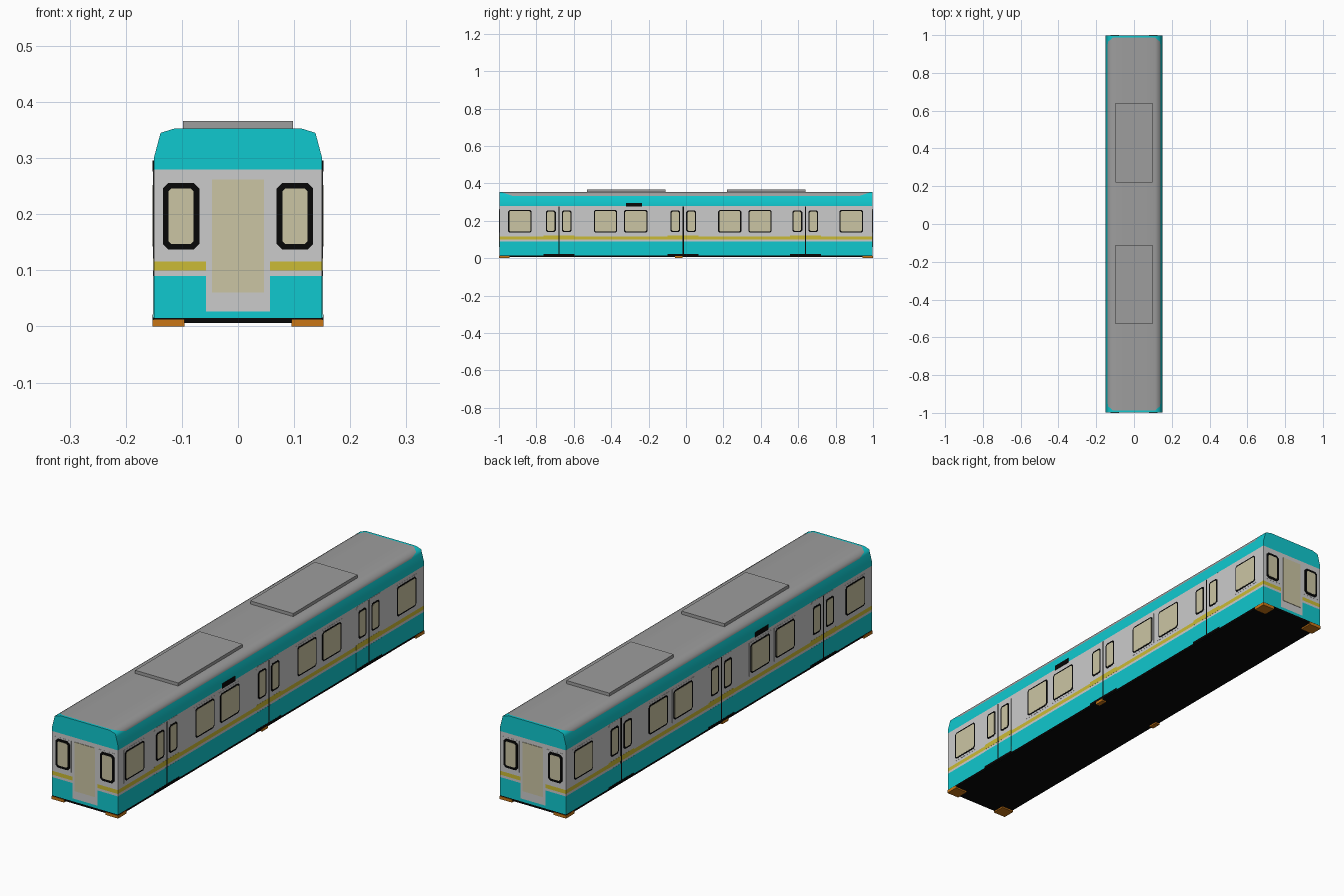
import bpy, bmesh, math
from mathutils import Vector

if "Cube" in bpy.data.objects:
    bpy.data.objects.remove(bpy.data.objects["Cube"])

def mat(name, rgb):
    m = bpy.data.materials.new(name)
    m.diffuse_color = (*rgb, 1)
    m.use_nodes = True
    m.node_tree.nodes["Principled BSDF"].inputs["Base Color"].default_value = m.diffuse_color
    return m

TURQ = mat("turquoise", (0.005, 0.58, 0.62))
LIGHT = mat("light_gray", (0.60, 0.60, 0.60))
YELLOW = mat("yellow", (0.60, 0.50, 0.035))
ROOF = mat("roof_gray", (0.34, 0.34, 0.34))
BLACK = mat("black", (0.002, 0.002, 0.002))
GLASS = mat("beige_glass", (0.60, 0.56, 0.37))
ORANGE = mat("orange", (0.58, 0.18, 0.008))

SX, EY = 0.150, 0.997          # side wall and end wall positions

def finish(name, bm, mats):
    bmesh.ops.recalc_face_normals(bm, faces=bm.faces)
    me = bpy.data.meshes.new(name)
    bm.to_mesh(me)
    bm.free()
    for m in mats:
        me.materials.append(m)
    ob = bpy.data.objects.new(name, me)
    bpy.context.collection.objects.link(ob)
    return ob

def prism(bm, pts, depth):
    f = bm.faces.new([bm.verts.new(p) for p in pts])
    r = bmesh.ops.extrude_face_region(bm, geom=[f])
    bmesh.ops.translate(bm, vec=depth,
                        verts=[v for v in r["geom"] if isinstance(v, bmesh.types.BMVert)])

def plates(name, material, rects, side, out, c=0.0, ctop=None):
    """Thin plates (u0, u1, z0, z1) on both side walls or both end walls."""
    bm = bmesh.new()
    t = c if ctop is None else ctop
    for u0, u1, z0, z1 in rects:
        if t or c:
            pts = [(u0, z0 + c), (u0 + c, z0), (u1 - c, z0), (u1, z0 + c),
                   (u1, z1 - t), (u1 - t, z1), (u0 + t, z1), (u0, z1 - t)]
            pts = [p for i, p in enumerate(pts) if p != pts[i - 1]]
        else:
            pts = [(u0, z0), (u1, z0), (u1, z1), (u0, z1)]
        for s in (-1, 1):
            if side:
                prism(bm, [(s * (SX - 0.001), u, z) for u, z in pts], (s * (out + 0.001), 0, 0))
            else:
                prism(bm, [(u, s * (EY - 0.001), z) for u, z in pts], (0, s * (out + 0.001), 0))
    return finish(name, bm, [material])

def boxes(name, material, items):
    bm = bmesh.new()
    for x0, x1, y0, y1, z0, z1 in items:
        prism(bm, [(x0, y0, z0), (x1, y0, z0), (x1, y1, z0), (x0, y1, z0)], (0, 0, z1 - z0))
    return finish(name, bm, [material])

def grow(rects, d):
    return [(a - d, b + d, e - d, f + d) for a, b, e, f in rects]

# Car body: extruded cross-section, cut into colour bands
half = [(SX, 0.012), (SX, 0.300), (0.138, 0.345), (0.112, 0.353)]
prof = half + [(-x, z) for x, z in reversed(half)]
bm = bmesh.new()
prism(bm, [(x, -EY, z) for x, z in prof], (0, 2 * EY, 0))

def cut(co, no, test=lambda f: True):
    fs = [f for f in bm.faces if test(f)]
    geom = list({e for f in fs for e in f.edges} | {v for f in fs for v in f.verts}) + fs
    bmesh.ops.bisect_plane(bm, geom=geom, plane_co=co, plane_no=no, dist=1e-6)

for z in (0.015, 0.027, 0.09, 0.10, 0.116, 0.28, 0.333):
    cut((0, 0, z), (0, 0, 1))
for x in (-0.057, 0.057):
    cut((x, 0, 0), (1, 0, 0))
SLOPE = 0.35
for s in (-1, 1):
    cut((0, s * 0.93, 0), (0, 1, 0))
    cut((0, s * 0.93, 0.333), Vector((0, -s * SLOPE, 1)).normalized(),
        lambda f: f.calc_center_median().z > 0.333 and s * f.calc_center_median().y > 0.93)

bmesh.ops.recalc_face_normals(bm, faces=bm.faces)
for f in bm.faces:
    c = f.calc_center_median()
    end = abs(f.normal.y) > 0.9
    if c.z < 0.015:
        i = 4
    elif end and abs(c.x) < 0.057 and 0.027 < c.z < 0.28:
        i = 1
    elif c.z < 0.09:
        i = 0
    elif 0.10 < c.z < 0.116:
        i = 2
    elif c.z < 0.28:
        i = 1
    elif not end and c.z > 0.333 + max(0, abs(c.y) - 0.93) * SLOPE:
        i = 3
    else:
        i = 0
    f.material_index = i
body = finish("car_body", bm, [TURQ, LIGHT, YELLOW, ROOF, BLACK])
bpy.context.view_layer.objects.active = body
body.select_set(True)
bpy.ops.object.shade_smooth_by_angle(angle=math.radians(62))
body.select_set(False)

# Roof units
boxes("roof_units", ROOF, [(-0.098, 0.098, a, b, 0.35, 0.366)
                           for a, b in ((-0.53, -0.11), (0.22, 0.64))])

# Underframe and orange feet
boxes("underframe", BLACK, [(-0.149, 0.149, -0.996, 0.996, 0.006, 0.013)])
feet = []
for s in (-1, 1):
    for e in (-1, 1):
        xs, ys = sorted((s * 0.095, s * 0.152)), sorted((e * 0.945, e * 0.999))
        feet.append((*xs, *ys, 0, 0.012))
    feet.append((*sorted((s * 0.132, s * 0.152)), -0.06, -0.02, 0, 0.012))
boxes("orange_feet", ORANGE, feet)

# Side windows
wins = [(a, b, 0.142, 0.252) for a, b in
        ((-0.945, -0.832), (-0.487, -0.375), (-0.325, -0.212),
         (0.178, 0.290), (0.340, 0.452), (0.827, 0.940))]
plates("side_window_trim", LIGHT, grow(wins, 0.014), True, 0.0006)
plates("side_window_frames", BLACK, grow(wins, 0.006), True, 0.0014, 0.008)
plates("side_window_panes", GLASS, wins, True, 0.002, 0.005)

# Sliding doors with stripes, sills and centre gaps
doors = (-0.680, -0.015, 0.638)
leaf = [(d - 0.083, d + 0.083) for d in doors]
plates("side_doors", LIGHT, [(a, b, 0.016, 0.279) for a, b in leaf], True, 0.0008, 0, 0.012)
plates("door_lower_panels", TURQ, [(a, b, 0.016, 0.09) for a, b in leaf], True, 0.0012)
plates("door_stripes", YELLOW, [(a, b, 0.10, 0.121) for a, b in leaf], True, 0.0012)
plates("door_sills", BLACK, [(a, b, 0.011, 0.021) for a, b in leaf], True, 0.002)
plates("door_gaps", BLACK, [(d - 0.003, d + 0.003, 0.016, 0.277) for d in doors], True, 0.0014)
dwins = [(*sorted((d + s * 0.023, d + s * 0.062)), 0.146, 0.248) for d in doors for s in (-1, 1)]
plates("door_window_frames", BLACK, grow(dwins, 0.007), True, 0.0014, 0.008)
plates("door_window_panes", GLASS, dwins, True, 0.002, 0.005)

# Side display panels
plates("side_displays", BLACK, [(-0.32, -0.235, 0.276, 0.296)], True, 0.002)

# End walls: gangway door and two windows
plates("end_doors", GLASS, [(-0.046, 0.046, 0.06, 0.262)], False, 0.002)
ewins = [(*sorted((s * 0.079, s * 0.124)), 0.147, 0.246) for s in (-1, 1)]
plates("end_window_trim", LIGHT, grow(ewins, 0.016), False, 0.0006)
plates("end_window_frames", BLACK, grow(ewins, 0.010), False, 0.002, 0.010)
plates("end_window_panes", GLASS, ewins, False, 0.003, 0.005)
